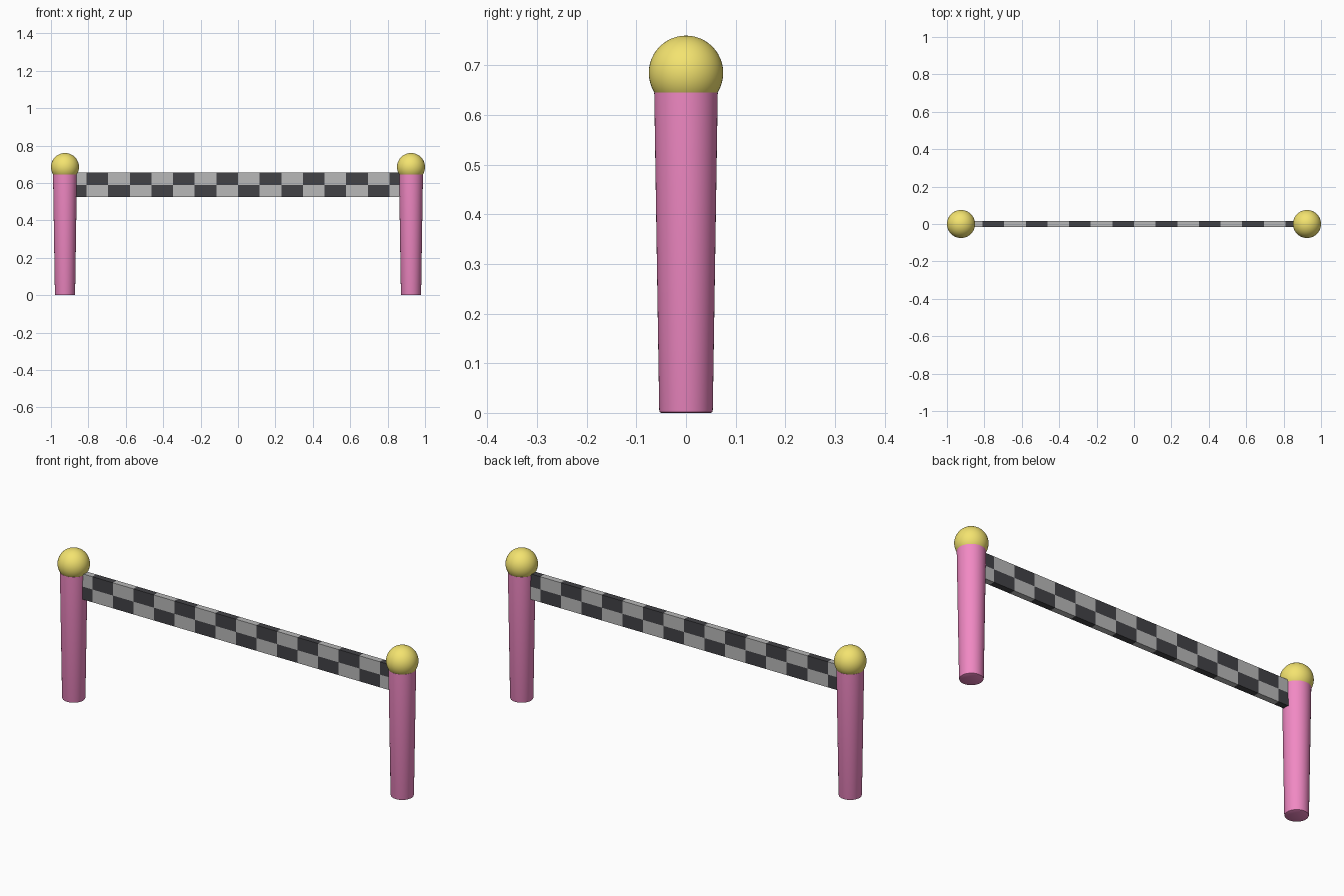
import bpy, bmesh, math

if "Cube" in bpy.data.objects:
    bpy.data.objects.remove(bpy.data.objects["Cube"])

POST_X = 0.925
CELLS = 16


def material(name, rgb):
    m = bpy.data.materials.new(name)
    m.diffuse_color = (*rgb, 1)
    m.use_nodes = True
    m.node_tree.nodes["Principled BSDF"].inputs["Base Color"].default_value = m.diffuse_color
    return m


pink = material("pink", (0.88, 0.25, 0.55))
yellow = material("yellow", (0.90, 0.77, 0.16))
light = material("light_grey", (0.48, 0.48, 0.48))
dark = material("dark_grey", (0.055, 0.055, 0.062))


def make_object(name, bm, mats, smooth=True):
    mesh = bpy.data.meshes.new(name)
    bmesh.ops.recalc_face_normals(bm, faces=bm.faces[:])
    bm.to_mesh(mesh)
    bm.free()
    for m in mats:
        mesh.materials.append(m)
    ob = bpy.data.objects.new(name, mesh)
    bpy.context.collection.objects.link(ob)
    if smooth:
        bpy.ops.object.select_all(action='DESELECT')
        ob.select_set(True)
        bpy.context.view_layer.objects.active = ob
        bpy.ops.object.shade_smooth_by_angle(angle=math.radians(40))
    return ob


def lathe(name, profile, x, mat, steps=48):
    bm = bmesh.new()
    verts = [bm.verts.new((r, 0, z)) for r, z in profile]
    edges = [bm.edges.new(pair) for pair in zip(verts, verts[1:])]
    bmesh.ops.spin(bm, geom=verts + edges, cent=(0, 0, 0), axis=(0, 0, 1),
                   angle=math.tau, steps=steps)
    bmesh.ops.remove_doubles(bm, verts=bm.verts[:], dist=1e-5)
    ob = make_object(name, bm, [mat])
    ob.location.x = x


# Tapered posts with ball finials
for side, x in (("left", -POST_X), ("right", POST_X)):
    lathe(side + "_post", [(0, 0), (0.050, 0), (0.0527, 0.0015), (0.054, 0.006),
                           (0.064, 0.645), (0, 0.645)], x, pink)
    bm = bmesh.new()
    bmesh.ops.create_uvsphere(bm, u_segments=48, v_segments=24, radius=0.075)
    ball = make_object(side + "_ball", bm, [yellow])
    ball.location = (x, 0, 0.685)

# Chequered crossbar: a box cut into a grid, coloured by cell
z0, z1, half_y = 0.525, 0.655, 0.0155
zm = (z0 + z1) / 2
step = 2 * POST_X / CELLS
bm = bmesh.new()
bmesh.ops.create_cube(bm, size=1)
for v in bm.verts:
    v.co.x *= 2 * POST_X
    v.co.y *= 2 * half_y
    v.co.z = zm + v.co.z * (z1 - z0)
cuts = [((-POST_X + i * step, 0, 0), (1, 0, 0)) for i in range(1, CELLS)]
cuts.append(((0, 0, zm), (0, 0, 1)))
for co, no in cuts:
    bmesh.ops.bisect_plane(bm, geom=bm.verts[:] + bm.edges[:] + bm.faces[:],
                           plane_co=co, plane_no=no)
for f in bm.faces:
    c = f.calc_center_median()
    col = min(CELLS - 1, max(0, int((c.x + POST_X) / step)))
    f.material_index = (col + (c.z < zm)) % 2
make_object("chequered_crossbar", bm, [light, dark], smooth=False)
